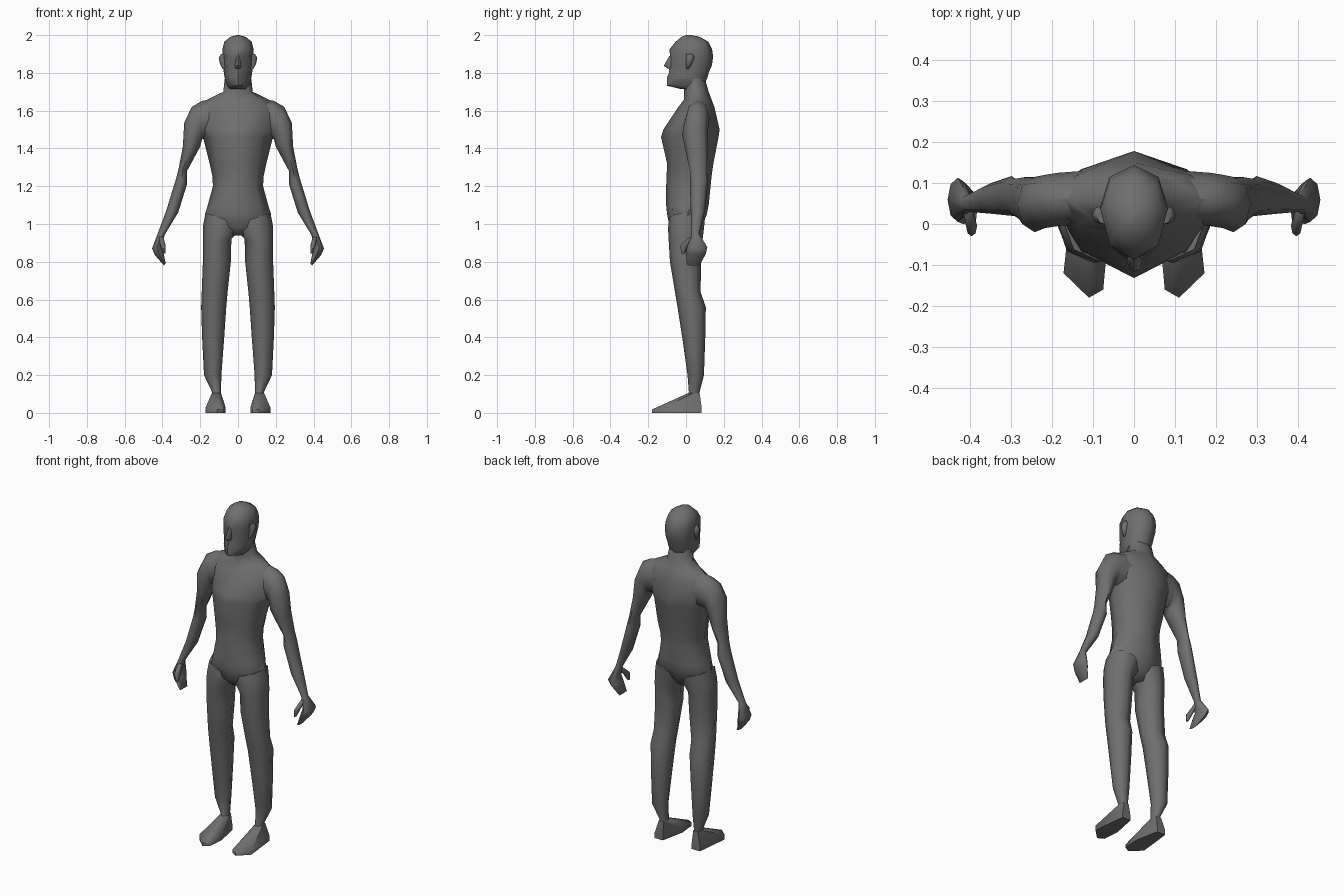
import bpy, bmesh, math

skin = bpy.data.materials.new("dark_grey")
skin.diffuse_color = (0.16, 0.16, 0.16, 1)


def loft(name, rings, mirror=False):
    """Skin a list of equal-length point rings, cap both ends."""
    bm = bmesh.new()
    vr = [[bm.verts.new(p) for p in r] for r in rings]
    n = len(vr[0])
    for a, b in zip(vr, vr[1:]):
        for i in range(n):
            j = (i + 1) % n
            bm.faces.new((a[i], a[j], b[j], b[i]))
    bm.faces.new(vr[0][::-1])
    bm.faces.new(vr[-1])
    bmesh.ops.recalc_face_normals(bm, faces=bm.faces)
    me = bpy.data.meshes.new(name)
    bm.to_mesh(me)
    bm.free()
    me.materials.append(skin)
    ob = bpy.data.objects.new(name, me)
    bpy.context.collection.objects.link(ob)
    if mirror:
        ob.modifiers.new("mirror", 'MIRROR')
    bpy.ops.object.select_all(action='DESELECT')
    ob.select_set(True)
    bpy.context.view_layer.objects.active = ob
    bpy.ops.object.shade_smooth_by_angle(angle=math.radians(60))
    return ob


def body_ring(z, w, yf, ys, yb, k=0.72):
    """Symmetric level ring: half width, front, side and back depth, roundness."""
    f, b = ys + (yf - ys) * k, ys + (yb - ys) * k
    return [(0, yf, z), (w * k, f, z), (w, ys, z), (w * k, b, z),
            (0, yb, z), (-w * k, b, z), (-w, ys, z), (-w * k, f, z)]


def limb_ring(xo, zo, xi, zi, yf, yb):
    """Ring spanned by an outer point, an inner point and front/back depth."""
    pts = []
    for i in range(8):
        c, s = math.cos(i * math.pi / 4), math.sin(i * math.pi / 4)
        pts.append(((xo + xi) / 2 + c * (xo - xi) / 2, (yf + yb) / 2 + s * (yb - yf) / 2,
                    (zo + zi) / 2 + c * (zo - zi) / 2))
    return pts


# Torso with neck
loft("torso", [body_ring(*r) for r in [
    (0.94, 0.05, -0.05, 0.0, 0.05),
    (0.98, 0.15, -0.085, 0.0, 0.08),
    (1.05, 0.176, -0.10, 0.01, 0.11),
    (1.10, 0.16, -0.105, 0.015, 0.12),
    (1.20, 0.133, -0.105, 0.02, 0.13),
    (1.25, 0.135, -0.103, 0.02, 0.135),
    (1.32, 0.15, -0.10, 0.03, 0.145),
    (1.46, 0.185, -0.132, 0.045, 0.172, 0.65),
    (1.50, 0.20, -0.12, 0.05, 0.178, 0.65),
    (1.62, 0.215, -0.04, 0.06, 0.15, 0.65),
    (1.66, 0.16, -0.01, 0.06, 0.135, 0.65),
    (1.70, 0.078, -0.01, 0.05, 0.12),
    (1.77, 0.07, -0.01, 0.045, 0.10)]])

# Head
loft("head", [body_ring(*r) for r in [
    (1.715, 0.05, -0.03, 0.03, 0.08),
    (1.732, 0.06, -0.10, 0.03, 0.095),
    (1.78, 0.072, -0.10, 0.04, 0.115),
    (1.80, 0.075, -0.09, 0.04, 0.12),
    (1.84, 0.08, -0.09, 0.04, 0.137),
    (1.885, 0.083, -0.085, 0.04, 0.144),
    (1.925, 0.082, -0.087, 0.035, 0.138),
    (1.965, 0.073, -0.055, 0.03, 0.118),
    (1.99, 0.042, -0.025, 0.03, 0.075),
    (2.0, 0.008, 0.0, 0.02, 0.03)]])
loft("nose", [body_ring(*r) for r in [
    (1.89, 0.008, -0.088, -0.075, -0.06),
    (1.838, 0.018, -0.118, -0.085, -0.06),
    (1.822, 0.012, -0.096, -0.08, -0.06)]])
loft("ear", [limb_ring(*r) for r in [
    (0.09, 1.90, 0.06, 1.90, 0.0, 0.04),
    (0.102, 1.88, 0.06, 1.88, 0.0, 0.045),
    (0.095, 1.845, 0.06, 1.845, 0.0, 0.03),
    (0.08, 1.82, 0.06, 1.82, 0.0, 0.015)]], True)

# Arms with closed hands
loft("arm", [limb_ring(*r) for r in [
    (0.12, 1.665, 0.12, 1.46, 0.0, 0.13),
    (0.19, 1.652, 0.18, 1.45, -0.005, 0.125),
    (0.245, 1.62, 0.19, 1.45, -0.01, 0.12),
    (0.285, 1.535, 0.20, 1.41, -0.02, 0.115),
    (0.292, 1.41, 0.235, 1.345, 0.0, 0.115),
    (0.315, 1.29, 0.27, 1.28, 0.02, 0.11),
    (0.328, 1.24, 0.27, 1.21, 0.02, 0.117),
    (0.38, 1.07, 0.317, 1.06, 0.025, 0.10),
    (0.425, 0.95, 0.387, 0.945, 0.03, 0.07),
    (0.455, 0.87, 0.405, 0.885, 0.005, 0.113),
    (0.44, 0.835, 0.395, 0.85, 0.0, 0.105),
    (0.392, 0.78, 0.383, 0.79, 0.005, 0.075)]], True)
loft("thumb", [limb_ring(*r) for r in [
    (0.42, 0.93, 0.395, 0.93, 0.02, 0.06),
    (0.41, 0.885, 0.383, 0.885, -0.03, 0.02),
    (0.395, 0.845, 0.385, 0.845, -0.025, -0.005)]], True)

# Legs
loft("leg", [limb_ring(*r) for r in [
    (0.172, 1.06, 0.0, 1.0, -0.09, 0.10),
    (0.185, 0.99, 0.0, 0.96, -0.095, 0.095),
    (0.186, 0.92, 0.035, 0.92, -0.092, 0.088),
    (0.186, 0.80, 0.038, 0.80, -0.085, 0.08),
    (0.192, 0.64, 0.055, 0.64, -0.058, 0.077),
    (0.195, 0.56, 0.062, 0.56, -0.045, 0.105),
    (0.19, 0.40, 0.073, 0.40, -0.02, 0.102),
    (0.18, 0.20, 0.088, 0.20, 0.008, 0.095),
    (0.137, 0.11, 0.09, 0.11, 0.015, 0.072),
    (0.137, 0.08, 0.09, 0.08, 0.0, 0.072)]], True)

# Feet: pointed sole outline rising to the ankle
sole = [(0.095, 0.083), (0.15, 0.083), (0.172, -0.12), (0.11, -0.18), (0.075, -0.16), (0.066, -0.06)]
edge = [0.03, 0.03, 0.028, 0.018, 0.02, 0.03]
ankle = [(0.098, 0.072), (0.13, 0.072), (0.138, 0.04), (0.125, 0.012), (0.1, 0.012), (0.09, 0.04)]
loft("foot", [[(x, y, 0) for x, y in sole],
              [(x, y, z) for (x, y), z in zip(sole, edge)],
              [(x, y, 0.105) for x, y in ankle]], True)
